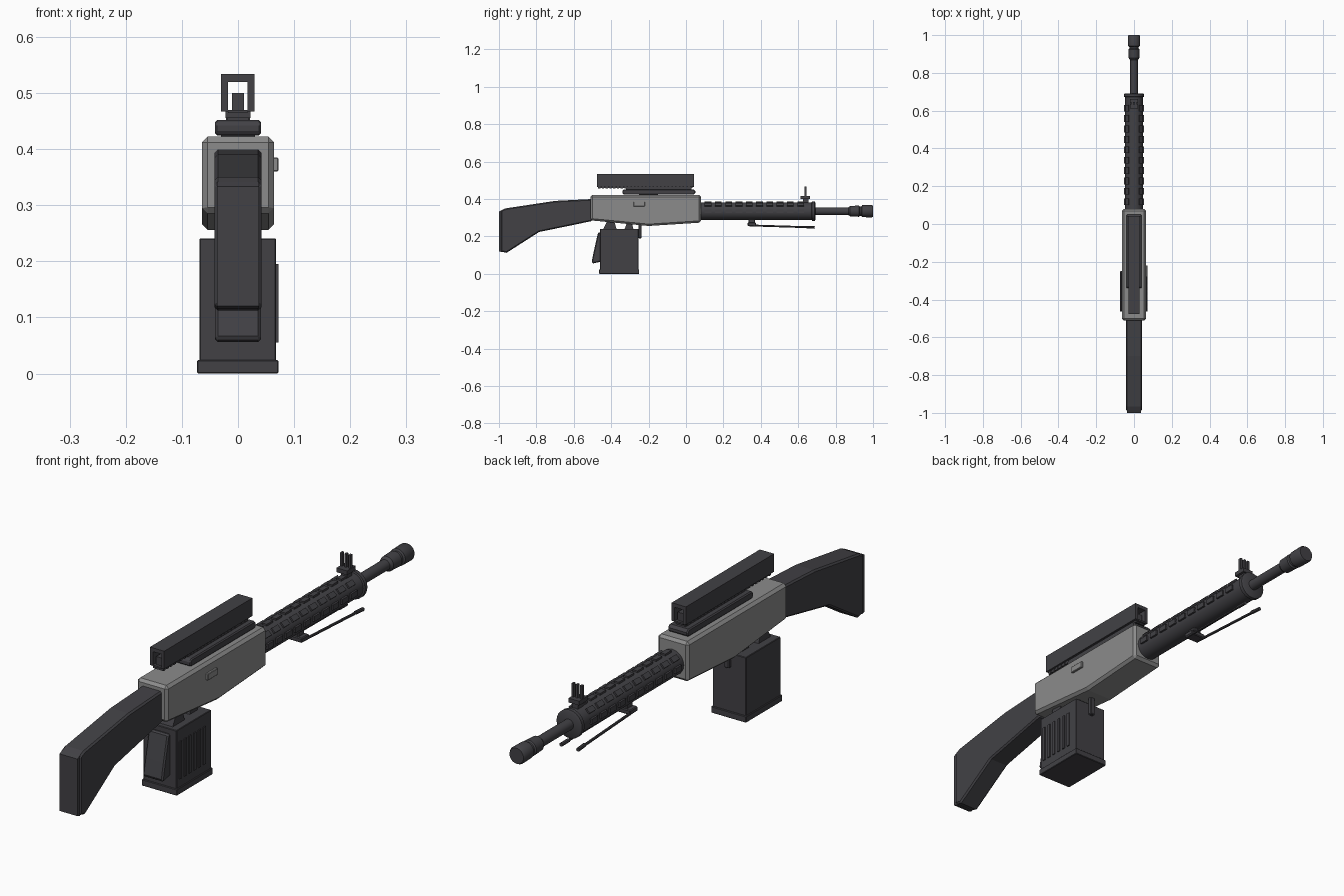
import bpy, bmesh, math
from mathutils import Matrix, Vector

if "Cube" in bpy.data.objects:
    bpy.data.objects.remove(bpy.data.objects["Cube"])


def material(name, rgb):
    m = bpy.data.materials.new(name)
    m.diffuse_color = (*rgb, 1)
    m.use_nodes = True
    m.node_tree.nodes["Principled BSDF"].inputs["Base Color"].default_value = m.diffuse_color
    return m


DARK = material("dark gunmetal", (0.054, 0.053, 0.060))
GREY = material("plain grey", (0.26, 0.26, 0.26))
AXIS_Z = 0.335  # height of the bore line


def finish(name, bm, mat, bevel=0.0, smooth=False):
    bmesh.ops.recalc_face_normals(bm, faces=bm.faces)
    me = bpy.data.meshes.new(name)
    bm.to_mesh(me)
    bm.free()
    ob = bpy.data.objects.new(name, me)
    bpy.context.collection.objects.link(ob)
    me.materials.append(mat)
    if bevel:
        mod = ob.modifiers.new("Bevel", "BEVEL")
        mod.width = bevel
        mod.segments = 1
        mod.limit_method = 'ANGLE'
        mod.angle_limit = math.radians(50)
    if smooth:
        bpy.ops.object.select_all(action='DESELECT')
        ob.select_set(True)
        bpy.context.view_layer.objects.active = ob
        bpy.ops.object.shade_smooth_by_angle(angle=math.radians(35))
    return ob


def add_box(bm, lo, hi, turn=Matrix()):
    lo, hi = Vector(lo), Vector(hi)
    mat = turn @ Matrix.Translation((lo + hi) / 2) @ Matrix.Diagonal((*(hi - lo), 1))
    bmesh.ops.create_cube(bm, size=1, matrix=mat)


def boxes(name, parts, mat=DARK, bevel=0.0):
    bm = bmesh.new()
    for lo, hi in parts:
        add_box(bm, lo, hi)
    return finish(name, bm, mat, bevel)


def side_profile(name, pts, half, mat=DARK, bevel=0.0):
    """Extrude a (y, z) outline across x."""
    bm = bmesh.new()
    f = bm.faces.new([bm.verts.new((-half, y, z)) for y, z in pts])
    ext = bmesh.ops.extrude_face_region(bm, geom=[f])
    verts = [v for v in ext["geom"] if isinstance(v, bmesh.types.BMVert)]
    bmesh.ops.translate(bm, verts=verts, vec=(2 * half, 0, 0))
    return finish(name, bm, mat, bevel)


def turned(name, steps, sides=24):
    """Lathe (y, radius) steps around the bore line."""
    bm = bmesh.new()
    rings = []
    for y, r in steps:
        rings.append([bm.verts.new((r * math.cos(2 * math.pi * i / sides), y,
                                    AXIS_Z + r * math.sin(2 * math.pi * i / sides)))
                      for i in range(sides)])
    for a, b in zip(rings, rings[1:]):
        for i in range(sides):
            j = (i + 1) % sides
            bm.faces.new((a[i], a[j], b[j], b[i]))
    bm.faces.new(rings[0])
    bm.faces.new(rings[-1])
    return finish(name, bm, DARK, smooth=True)


def rod(bm, a, b, r, sides=8):
    a, b = Vector(a), Vector(b)
    d = b - a
    mat = Matrix.Translation((a + b) / 2) @ d.to_track_quat('Z', 'Y').to_matrix().to_4x4()
    bmesh.ops.create_cone(bm, cap_ends=True, segments=sides, radius1=r, radius2=r,
                          depth=d.length, matrix=mat)


# Stock and butt plate
side_profile("stock", [(-0.99, 0.12), (-0.96, 0.112), (-0.785, 0.224), (-0.60, 0.262),
                       (-0.50, 0.283), (-0.50, 0.40), (-0.70, 0.39), (-0.965, 0.35),
                       (-0.99, 0.338)], 0.042, bevel=0.006)
side_profile("butt_plate", [(-1.0, 0.12), (-0.985, 0.116), (-0.985, 0.341), (-1.0, 0.333)], 0.037)

# Receiver with ejection port plate
side_profile("receiver", [(-0.51, 0.286), (-0.20, 0.256), (0.08, 0.274), (0.08, 0.422),
                          (-0.51, 0.422)], 0.064, GREY, bevel=0.010)
boxes("port_plate", [((0.06, -0.28, 0.36), (0.072, -0.22, 0.385))], GREY, 0.002)

# Mount on the receiver roof
side_profile("mount", [(-0.34, 0.428), (-0.33, 0.424), (0.04, 0.424), (0.05, 0.43), (0.05, 0.442),
                       (0.04, 0.452), (-0.33, 0.452), (-0.34, 0.446)], 0.041, bevel=0.004)
boxes("mount_foot", [((-0.03, -0.25, 0.415), (0.03, -0.15, 0.43))])

# Toothed rail under the sight channel
teeth = [((-0.022, -0.47 + 0.02 * i, 0.455), (0.022, -0.458 + 0.02 * i, 0.468)) for i in range(25)]
boxes("toothed_rail", teeth + [((-0.02, -0.465, 0.459), (0.02, 0.035, 0.470)),
                               ((-0.02, -0.32, 0.445), (0.02, 0.03, 0.462))])

# Upside-down channel with a centre bar
Y0, Y1 = -0.477, 0.043
boxes("sight_channel", [((-0.030, Y0, 0.467), (-0.018, Y1, 0.534)),
                        ((0.017, Y0, 0.467), (0.029, Y1, 0.534)),
                        ((-0.018, Y0, 0.520), (0.017, Y1, 0.534)),
                        ((-0.018, Y0, 0.464), (0.017, Y1, 0.470))])
boxes("channel_bar", [((-0.011, Y0 + 0.01, 0.468), (0.011, Y1 - 0.01, 0.500))])

# Handguard, barrel and muzzle
turned("handguard", [(0.07, 0.047), (0.672, 0.047), (0.674, 0.053), (0.688, 0.053), (0.692, 0.046)])
turned("barrel", [(0.68, 0.020), (0.90, 0.020)])
turned("muzzle", [(0.868, 0.020), (0.878, 0.028), (0.925, 0.030), (0.929, 0.025), (0.938, 0.025),
                  (0.942, 0.032), (0.993, 0.033), (1.0, 0.029)])

# Raised slats in rows around the handguard
bm = bmesh.new()
for deg in (0, 45, 90, 135, 180):
    turn = Matrix.Translation((0, 0, AXIS_Z)) @ Matrix.Rotation(math.radians(90 - deg), 4, 'Y')
    for i in range(10):
        y = 0.10 + 0.055 * i
        add_box(bm, (-0.010, y, 0.042), (0.010, y + 0.036, 0.053), turn)
finish("handguard_slats", bm, DARK)

# Front sight: base and three prongs
boxes("front_sight", [((-0.012, 0.625, 0.375), (0.012, 0.655, 0.402)),
                      ((-0.022, 0.612, 0.400), (0.022, 0.662, 0.416))]
      + [((x - 0.004, 0.633, 0.414), (x + 0.004, 0.645, 0.466)) for x in (-0.017, 0, 0.017)])

# Folded bipod
boxes("bipod_block", [((-0.032, 0.33, 0.256), (0.032, 0.375, 0.274)),
                      ((-0.015, 0.335, 0.27), (0.015, 0.37, 0.30))], bevel=0.003)
bm = bmesh.new()
for s in (-1, 1):
    rod(bm, (s * 0.025, 0.34, 0.259), (s * 0.034, 0.66, 0.249), 0.005)
    rod(bm, (s * 0.033, 0.645, 0.250), (s * 0.035, 0.688, 0.248), 0.007)
finish("bipod_legs", bm, DARK, smooth=True)

# Box magazine with base lip and ribs on one side
boxes("magazine", [((-0.069, -0.46, 0.01), (0.068, -0.255, 0.241))], bevel=0.002)
boxes("magazine_lip", [((-0.073, -0.464, 0.0), (0.072, -0.25, 0.024))], bevel=0.002)
boxes("magazine_ribs", [((0.066, y, 0.055), (0.072, y + 0.012, 0.195))
                        for y in [-0.445 + 0.028 * i for i in range(6)]])

# Feed necks joining magazine and receiver, and release lever
side_profile("rear_neck", [(-0.445, 0.235), (-0.37, 0.235), (-0.385, 0.285), (-0.42, 0.285)], 0.04)
side_profile("front_neck", [(-0.33, 0.235), (-0.28, 0.235), (-0.29, 0.275), (-0.315, 0.275)], 0.03)
boxes("release_lever", [((-0.010, -0.255, 0.19), (0.010, -0.238, 0.275))], bevel=0.003)

# Wedge handle on the back of the magazine
side_profile("wedge_handle", [(-0.505, 0.062), (-0.495, 0.056), (-0.455, 0.065), (-0.455, 0.222),
                              (-0.470, 0.222), (-0.492, 0.125)], 0.041, bevel=0.005)
